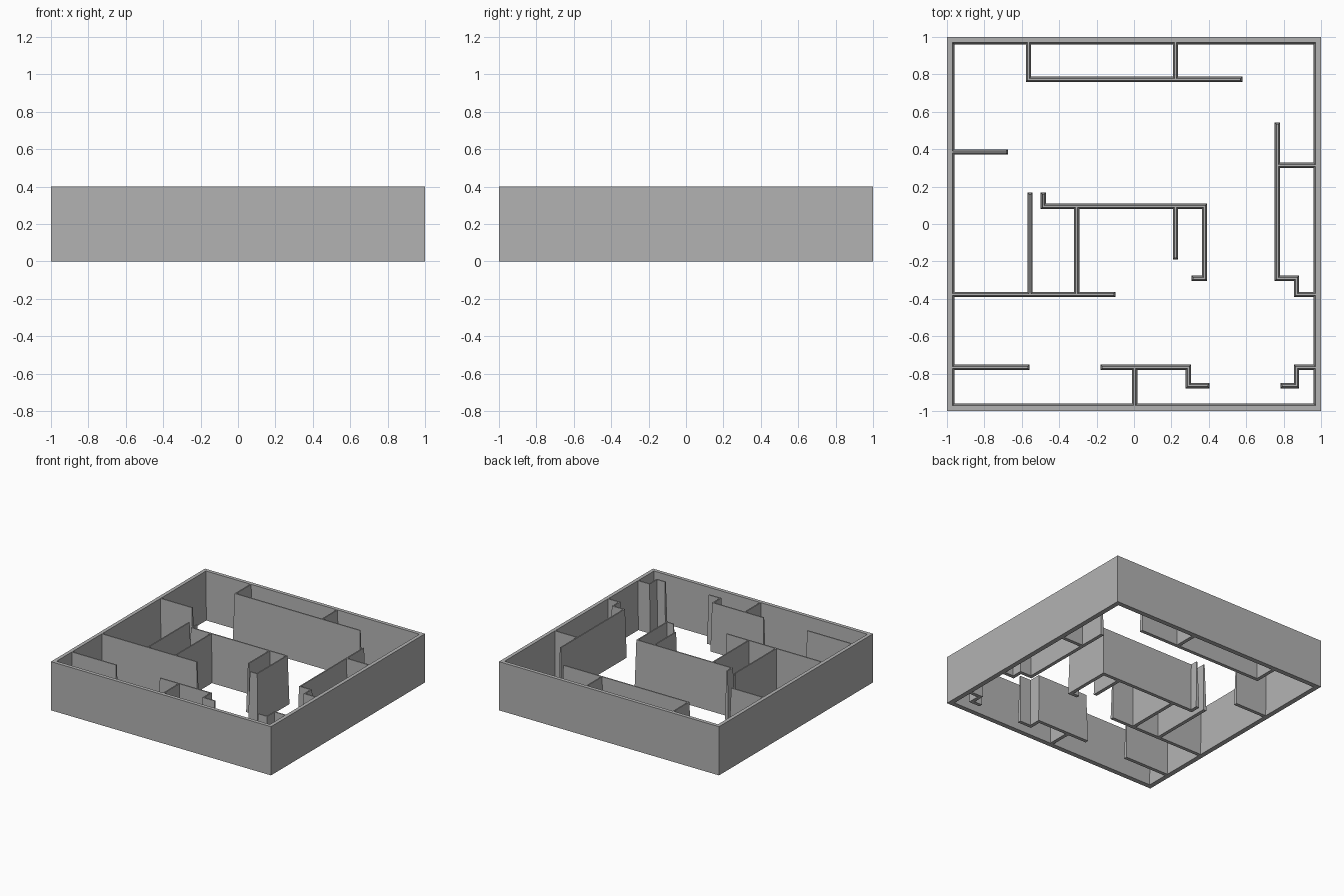
import bpy
import bmesh
from mathutils import Vector

HEIGHT = 0.4
FOOT, CREST = 0.0145, 0.005      # half thickness of a wall at floor and at top

cube = bpy.data.objects.get("Cube")
if cube:
    bpy.data.objects.remove(cube, do_unlink=True)

grey = bpy.data.materials.new("plaster_grey")
grey.use_nodes = True
colour = (0.45, 0.45, 0.45, 1)
grey.diffuse_color = colour
grey.node_tree.nodes["Principled BSDF"].inputs["Base Color"].default_value = colour


def finish(name, bm):
    bmesh.ops.recalc_face_normals(bm, faces=bm.faces)
    mesh = bpy.data.meshes.new(name)
    bm.to_mesh(mesh)
    bm.free()
    mesh.materials.append(grey)
    obj = bpy.data.objects.new(name, mesh)
    bpy.context.collection.objects.link(obj)
    return obj


def square(bm, half, z):
    return [bm.verts.new((sx * half, sy * half, z))
            for sx, sy in ((-1, -1), (1, -1), (1, 1), (-1, 1))]


def outer_shell():
    """Square ring with upright outside and a drafted inside."""
    bm = bmesh.new()
    rings = [square(bm, 1, 0), square(bm, 1, HEIGHT),
             square(bm, 0.97, HEIGHT), square(bm, 0.96, 0)]
    for a, b in zip(rings, rings[1:] + rings[:1]):
        for i in range(4):
            j = (i + 1) % 4
            bm.faces.new((a[i], a[j], b[j], b[i]))
    finish("outer_wall", bm)


def partition(name, *points):
    """Wall run along axis-aligned points, thinner towards the top."""
    bm = bmesh.new()
    for p, q in zip(points, points[1:]):
        low = Vector((min(p[0], q[0]), min(p[1], q[1])))
        high = Vector((max(p[0], q[0]), max(p[1], q[1])))
        block = bmesh.ops.create_cube(bm, size=1)["verts"]
        for v in block:
            pad = CREST if v.co.z > 0 else FOOT
            v.co = Vector((high.x + pad if v.co.x > 0 else low.x - pad,
                           high.y + pad if v.co.y > 0 else low.y - pad,
                           HEIGHT if v.co.z > 0 else 0))
    finish(name, bm)


EDGE = 0.975      # runs that end inside the outer wall
outer_shell()

# Back rooms
partition("back_room_wall", (-0.564, EDGE), (-0.564, 0.773), (0.565, 0.773))
partition("back_room_divider", (0.222, 0.773), (0.222, EDGE))

# Right-hand side of the plan at -x
partition("side_stub_wall", (-EDGE, 0.385), (-0.688, 0.385))
partition("side_long_wall", (-EDGE, -0.377), (-0.113, -0.377))
partition("corridor_wall", (-0.556, 0.154), (-0.556, -0.377))

# Central rooms
partition("centre_room_wall", (-0.485, 0.154), (-0.485, 0.094), (0.377, 0.094),
          (0.377, -0.291), (0.321, -0.291))
partition("centre_room_divider", (-0.307, 0.094), (-0.307, -0.377))
partition("centre_room_stub", (0.222, 0.094), (0.222, -0.176))

# Narrow rooms at +x
partition("narrow_room_wall", (0.767, 0.529), (0.767, -0.291), (0.869, -0.291),
          (0.869, -0.377), (EDGE, -0.377))
partition("narrow_room_divider", (0.767, 0.313), (EDGE, 0.313))

# Front rooms
partition("front_side_wall", (-EDGE, -0.767), (-0.573, -0.767))
partition("front_room_wall", (-0.165, -0.767), (0.291, -0.767),
          (0.291, -0.864), (0.39, -0.864))
partition("front_room_divider", (0.003, -0.767), (0.003, -EDGE))
partition("front_corner_wall", (EDGE, -0.767), (0.869, -0.767),
          (0.869, -0.864), (0.797, -0.864))
